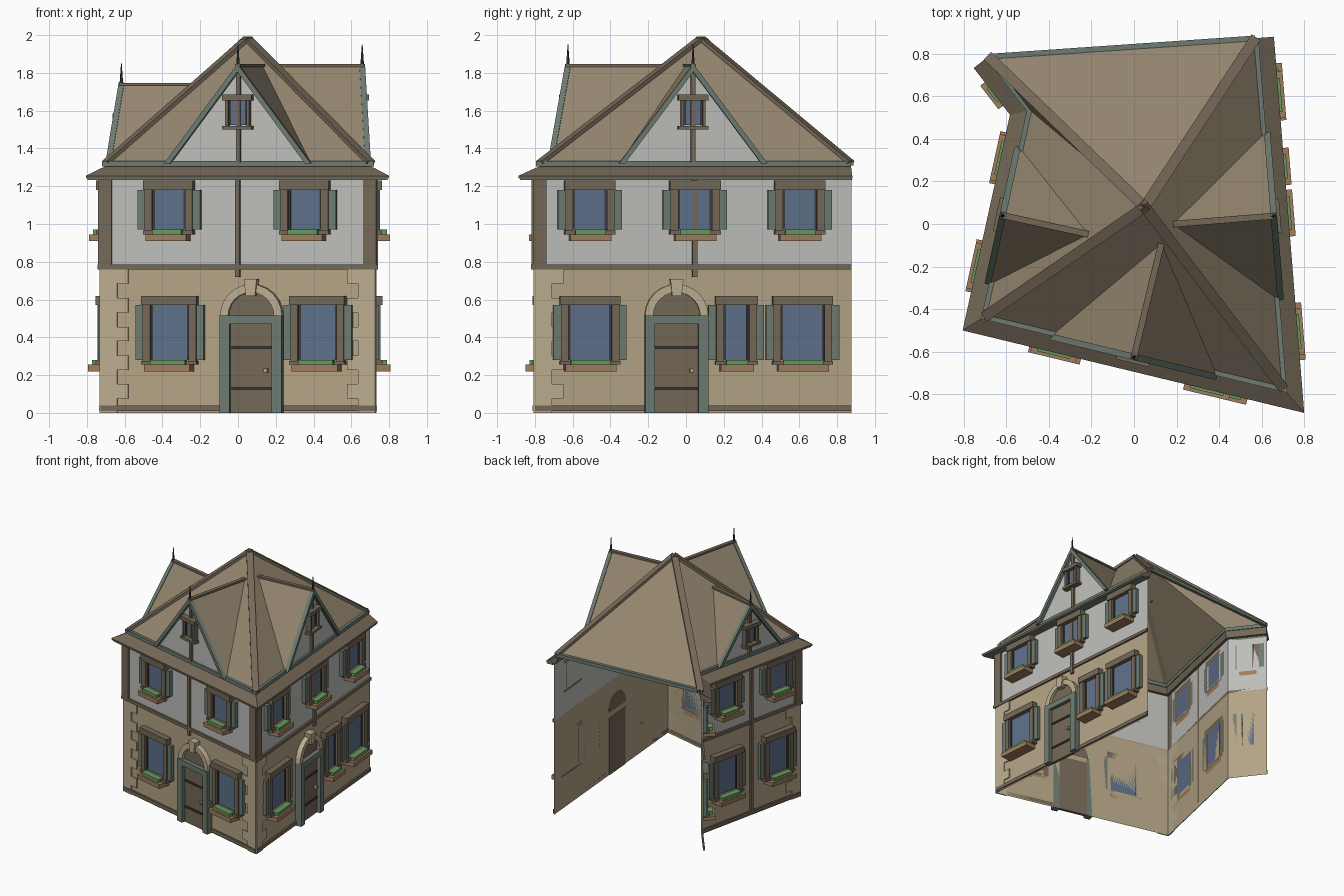
import bpy, bmesh
from math import pi, cos, sin
from mathutils import Vector, Matrix

if "Cube" in bpy.data.objects:
    bpy.data.objects.remove(bpy.data.objects["Cube"])

COL = {"stone": (178, 162, 132), "plaster": (188, 188, 184), "roof": (146, 132, 110),
       "timber": (116, 104, 88), "teal": (108, 122, 112), "glass": (94, 112, 136),
       "quoin": (186, 172, 142), "planter": (156, 124, 94), "leaf": (104, 150, 92),
       "iron": (62, 62, 64), "brass": (190, 160, 80)}
parts = {}


def part(name, col):
    return parts.setdefault(name, (bmesh.new(), col))[0]


def box(name, col, M, u0, u1, d0, d1, z0, z1):
    """Box in wall coordinates: u along, d outward, z up."""
    S = Matrix.Diagonal((u1 - u0, d1 - d0, z1 - z0, 1))
    T = Matrix.Translation(((u0 + u1) / 2, -(d0 + d1) / 2, (z0 + z1) / 2))
    bmesh.ops.create_cube(part(name, col), size=1, matrix=M @ T @ S)


def prism(name, col, M, pts, d0, d1):
    """Outline in the wall plane, extruded outward."""
    bm = part(name, col)
    a = [bm.verts.new(M @ Vector((u, -d0, z))) for u, z in pts]
    b = [bm.verts.new(M @ Vector((u, -d1, z))) for u, z in pts]
    bm.faces.new(a[::-1])
    bm.faces.new(b)
    for i in range(len(a)):
        j = (i + 1) % len(a)
        bm.faces.new((a[i], a[j], b[j], b[i]))


def sheet(name, col, *faces):
    bm = part(name, col)
    for f in faces:
        bm.faces.new([bm.verts.new(p) for p in f])


def bar(name, col, p, q, w, h):
    p, q = Vector(p), Vector(q)
    x = (q - p).normalized()
    y = Vector((0, 0, 1)).cross(x).normalized()
    R = Matrix((x, y, x.cross(y))).transposed().to_4x4()
    bmesh.ops.create_cube(part(name, col), size=1, matrix=Matrix.Translation((p + q) / 2) @ R
                          @ Matrix.Diagonal(((q - p).length, w, h, 1)))


# Footprint path, open at the back: notch wall, left, front, right
PATH = [Vector(p) for p in ((-.70, .775), (-.51, .53), (-.725, -.45), (.725, -.80), (.59, .875))]
NORM = [Vector(((b - a).y, -(b - a).x)).normalized() for a, b in zip(PATH, PATH[1:])]


def offset(d):
    out = []
    for i, p in enumerate(PATH):
        n0, n1 = NORM[max(i - 1, 0)], NORM[min(i, 3)]
        m = n0 + n1
        out.append(p + m * (d * 2 / m.length_squared))
    return out


def sweep(name, col, prof, closed=True):
    """Profile of (outward, z) points swept along the footprint with mitres."""
    bm = part(name, col)
    rows = [[bm.verts.new((p.x, p.y, z)) for p in offset(d)] for d, z in prof]
    for k in range(len(rows) if closed else len(rows) - 1):
        a, b = rows[k], rows[(k + 1) % len(rows)]
        for i in range(4):
            bm.faces.new((a[i], a[i + 1], b[i + 1], b[i]))
    if closed:
        for e in (0, -1):
            bm.faces.new([r[e] for r in rows])


def frame(a, b):
    u, c = (b - a).normalized(), (a + b) / 2
    return Matrix(((u.x, -u.y, 0, c.x), (u.y, u.x, 0, c.y), (0, 0, 1, 0), (0, 0, 0, 1)))


NOTCH, LEFT, FRONT, RIGHT = [frame(a, b) for a, b in zip(PATH, PATH[1:])]

# Walls, belt course, eaves and gutter
sweep("lower_walls", "stone", [(0, 0), (0, .77)], False)
sweep("upper_walls", "plaster", [(0, .77), (0, 1.27)], False)
sweep("belt_course", "timber", [(0, .76), (.015, .76), (.015, .785), (0, .785)])
sweep("eaves", "timber", [(-.02, 1.25), (.065, 1.24), (.068, 1.255), (0, 1.295), (-.03, 1.31)])
sweep("eaves_trim", "teal", [(0, 1.232), (.06, 1.232), (.06, 1.242), (0, 1.245)])
sweep("gutter", "teal", [(-.035, 1.305), (-.005, 1.305), (-.005, 1.333), (-.035, 1.333)])

# Hip roof with ridge caps
ZE, APEX = 1.325, Vector((.05, .08, 1.985))
rim = [Vector((p.x, p.y, ZE)) for p in offset(-.02)]
sheet("main_roof", "roof", *[(rim[i], rim[(i + 1) % 5], APEX) for i in range(5)])
for i in (0, 2, 3, 4):
    bar("hip_caps", "timber", rim[i], APEX, .05, .02)
bar("back_gutter", "teal", rim[0], rim[4], .025, .028)


def window(M, u, w, z0, z1, full=True):
    h = w / 2
    t = .04 if full else .015
    box("window_glass", "glass", M, u - h, u + h, 0, .015, z0, z1)
    for s in (-1, 1):
        a = sorted((u + s * h, u + s * (h + t)))
        box("window_frames", "timber", M, *a, 0, .04, z0 - .02, z1)
        a = sorted((u + s * h, u + s * (h - .012)))
        box("window_sashes", "iron", M, *a, 0, .02, z0, z1)
        if full:
            a = sorted((u + s * (h + t), u + s * (h + t + .04)))
            box("shutters", "teal", M, *a, 0, .03, z0, z1)
    e = .045 if full else .03
    box("window_headers", "timber", M, u - h - e, u + h + e, 0, .05, z1, z1 + (.05 if full else .03))
    box("window_sills", "timber", M, u - h - e, u + h + e, 0, .05, z0 - .025, z0 - .005)
    if full:
        box("planters", "planter", M, u - h - .02, u + h + .02, 0, .095, z0 - .06, z0 - .025)
        box("planter_greens", "leaf", M, u - h + .01, u + h - .01, .03, .08, z0 - .025, z0)


for M, us in ((FRONT, (-.37, .37)), (RIGHT, (-.55, .008, .565)), (LEFT, (-.26, .26)), (NOTCH, (0,))):
    for u in us:
        window(M, u, .1 if M is NOTCH else .18, .97, 1.18)
for M, u, w in ((FRONT, -.365, .21), (FRONT, .44, .21), (RIGHT, -.55, .23), (RIGHT, .228, .135),
                (RIGHT, .58, .23), (LEFT, -.26, .21), (LEFT, .26, .21), (NOTCH, 0, .1)):
    window(M, u, w, .28, .57)


def door(M, u):
    box("doors", "timber", M, u - .12, u + .12, -.004, .02, 0, .47)
    for s in (-1, 1):
        a = sorted((u + s * .115, u + s * .168))
        box("door_frames", "teal", M, *a, 0, .05, 0, .515)
    box("door_frames", "teal", M, u - .168, u + .168, 0, .05, .47, .515)
    for z in (.13, .345):
        box("door_hinges", "iron", M, u - .11, u + .11, .02, .028, z - .008, z + .008)
    box("door_handles", "brass", M, u + .07, u + .09, .02, .045, .215, .235)
    arc = [(cos(pi * i / 12), sin(pi * i / 12)) for i in range(13)]
    prism("arch_panels", "timber", M, [(u + .13 * c, .513 + .13 * s) for c, s in arc], -.002, .015)
    prism("door_arches", "quoin", M, [(u + .168 * c, .513 + .168 * s) for c, s in arc]
          + [(u + .125 * c, .513 + .125 * s) for c, s in arc[::-1]], 0, .04)
    prism("keystones", "quoin", M, [(u - .025, .62), (u + .025, .62), (u + .035, .71), (u - .035, .71)], 0, .055)


door(FRONT, .08)
door(RIGHT, -.09)

# Skirting, corner posts, mid timbers and quoins
half = {id(M): (b - a).length / 2 for M, a, b in zip((NOTCH, LEFT, FRONT, RIGHT), PATH, PATH[1:])}
HN, HL, HF, HR = [half[id(M)] for M in (NOTCH, LEFT, FRONT, RIGHT)]
for M, a, b in ((NOTCH, -HN, HN), (LEFT, -HL, HL), (FRONT, -HF, -.09), (FRONT, .25, HF),
                (RIGHT, -HR, -.26), (RIGHT, .08, HR)):
    box("skirting", "timber", M, a, b, 0, .012, .01, .04)
for M, h, s in ((LEFT, HL, 1), (FRONT, HF, -1), (FRONT, HF, 1), (RIGHT, HR, -1)):
    box("corner_posts", "timber", M, *sorted((s * (h + .01), s * (h - .06))), 0, .015, .77, 1.25)
    for k in range(10):
        w = (.09, .15)[k % 2]
        box("quoins", "quoin", M, *sorted((s * (h + .003), s * (h - w))), 0, .008, k * .076, k * .076 + .076)
for M, u, z in ((FRONT, 0, .72), (RIGHT, .008, .72), (LEFT, 0, .04)):
    box("wall_timbers", "timber", M, u - .013, u + .013, 0, .018, z, 1.25)


def gable(M, hw, zp):
    """Dormer gable with roof, bargeboards, small window and finial."""
    G = M @ Matrix.Translation((0, .02, 0))
    deep = (G.inverted() @ APEX).y * (zp - ZE) / (APEX.z - ZE)
    back = G @ Vector((0, deep, zp))
    peak = G @ Vector((0, -.03, zp))
    feet = [G @ Vector((s * hw, 0, ZE)) for s in (-1, 1)]
    outs = [G @ Vector((s * hw, -.03, ZE)) for s in (-1, 1)]
    sheet("gable_roofs", "roof", (feet[0], outs[0], peak, back), (outs[1], feet[1], back, peak))
    sheet("gable_walls", "plaster", (*feet, G @ Vector((0, 0, zp))))
    bar("gable_ridges", "timber", peak, back, .03, .015)
    prism("bargeboards", "teal", G, [(-hw - .01, 1.32), (0, zp + .008), (hw + .01, 1.32), (hw - .022, 1.32),
                                     (0, zp - .035), (-hw + .022, 1.32)], .005, .035)
    box("gable_posts", "timber", G, -.012, .012, 0, .02, ZE, zp - .04)
    c = zp - .25
    window(G, 0, .1, c - .065, c + .065, False)
    bmesh.ops.create_cone(part("finials", "iron"), cap_ends=True, segments=6, radius1=.012, radius2=.002,
                          depth=.14, matrix=G @ Matrix.Translation((0, -.02, zp + .04)))


gable(FRONT, .39, 1.84)
gable(RIGHT, .385, 1.84)
gable(LEFT, .32, 1.74)

# Turn the collected parts into objects
mats = {}
for k, c in COL.items():
    mats[k] = bpy.data.materials.new(k)
    mats[k].diffuse_color = [(v / 255) ** 2.2 for v in c] + [1]
for name, (bm, col) in parts.items():
    if name not in ("lower_walls", "upper_walls", "main_roof", "gable_roofs", "gable_walls"):
        bmesh.ops.recalc_face_normals(bm, faces=bm.faces)
    me = bpy.data.meshes.new(name)
    bm.to_mesh(me)
    bm.free()
    me.materials.append(mats[col])
    bpy.context.collection.objects.link(bpy.data.objects.new(name, me))

for m in bpy.data.materials:
    if m.users and not m.is_grease_pencil:
        m.use_nodes = True
        m.node_tree.nodes["Principled BSDF"].inputs["Base Color"].default_value = m.diffuse_color
